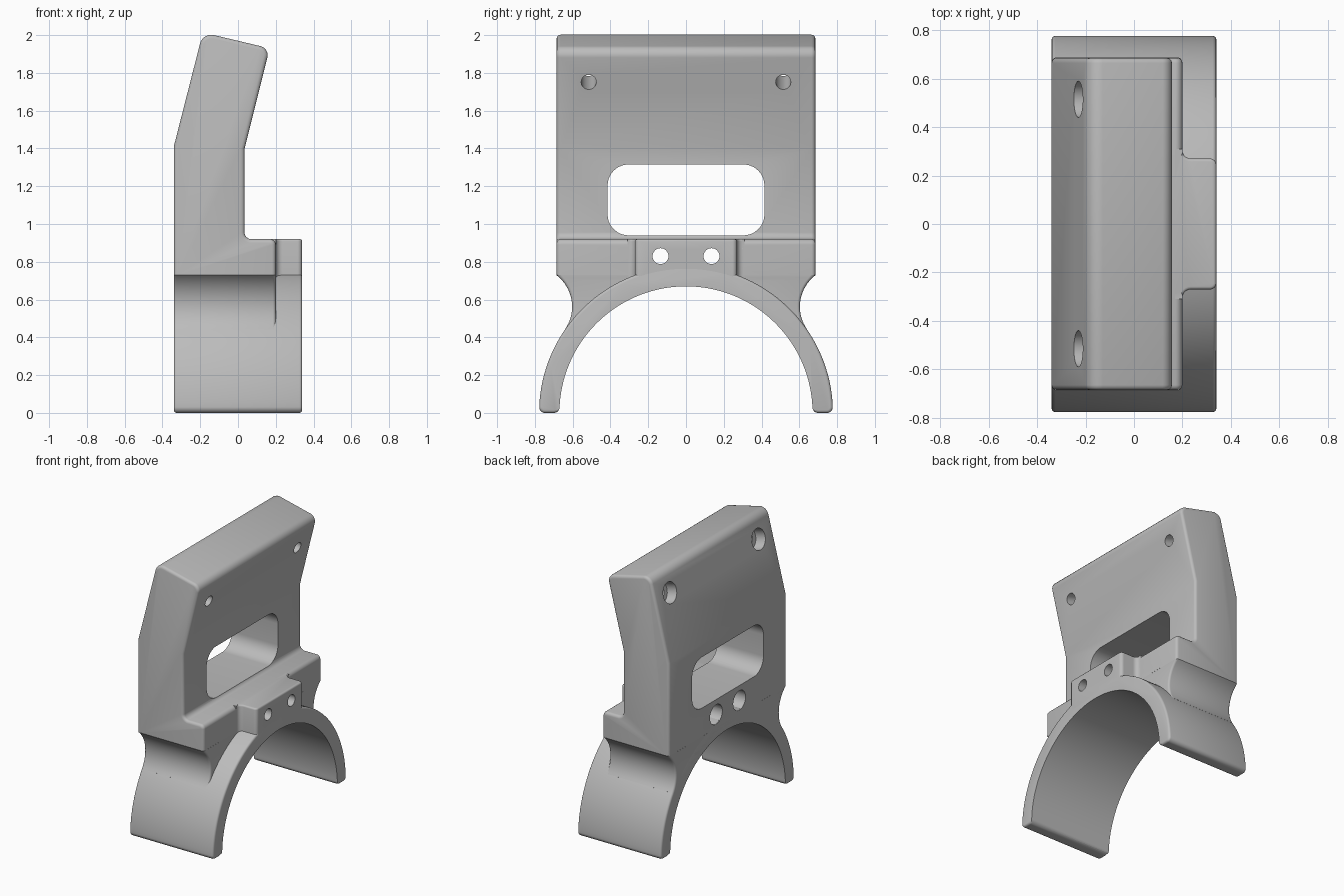
import bpy, bmesh, math
from mathutils import Vector

cube = bpy.data.objects.get("Cube")
if cube:
    bpy.data.objects.remove(cube, do_unlink=True)

grey = bpy.data.materials.new("plain_grey")
grey.use_nodes = True
colour = (0.5, 0.5, 0.5, 1)
grey.diffuse_color = colour
grey.node_tree.nodes["Principled BSDF"].inputs["Base Color"].default_value = colour

HALF_X, SHELF_X, SHELF_Z, JOINT_Z = 0.34, 0.2, 0.92, 0.73
INNER, OUTER, EDGE = 0.67, 0.778, 0.02


def arc(cx, cy, r, start, end, n):
    """Points on a circular arc, angles in degrees."""
    angles = [math.radians(start + (end - start) * i / n) for i in range(n + 1)]
    return [(cx + r * math.cos(a), cy + r * math.sin(a)) for a in angles]


def rounded(points, n=6):
    """Outline whose corners (u, v, radius) are replaced by arcs."""
    out = []
    for i, (u, v, r) in enumerate(points):
        p = Vector((u, v))
        if r == 0:
            out.append((u, v))
            continue
        a = (Vector(points[i - 1][:2]) - p).normalized()
        b = (Vector(points[(i + 1) % len(points)][:2]) - p).normalized()
        half = a.angle(b) / 2
        centre = p + (a + b).normalized() * r / math.sin(half)
        start = p + a * r / math.tan(half) - centre
        end = p + b * r / math.tan(half) - centre
        for k in range(n + 1):
            d = start.lerp(end, k / n).normalized() * r
            out.append(tuple(centre + d))
    return out


def prism(name, outline, axis, lo, hi, rule=None, bevel=EDGE):
    """Extrude an outline along an axis; round the rim edges that match rule."""
    place = {"x": lambda u, v, t: (t, u, v),
             "y": lambda u, v, t: (u, t, v),
             "z": lambda u, v, t: (u, v, t)}[axis]
    bm = bmesh.new()
    rings = [[bm.verts.new(place(u, v, t)) for u, v in outline] for t in (lo, hi)]
    bottom, top = [bm.faces.new(r) for r in rings]
    n = len(outline)
    for i in range(n):
        j = (i + 1) % n
        bm.faces.new((rings[0][i], rings[0][j], rings[1][j], rings[1][i]))
    bmesh.ops.recalc_face_normals(bm, faces=bm.faces)
    if rule:
        rim = [e for f in (bottom, top) for e in f.edges
               if rule((e.verts[0].co + e.verts[1].co) / 2)]
        bmesh.ops.bevel(bm, geom=rim, offset=bevel, offset_type="OFFSET", segments=3,
                        profile=0.5, affect="EDGES", clamp_overlap=False)
        bmesh.ops.recalc_face_normals(bm, faces=bm.faces)
    mesh = bpy.data.meshes.new(name)
    bm.to_mesh(mesh)
    bm.free()
    mesh.materials.append(grey)
    ob = bpy.data.objects.new(name, mesh)
    bpy.context.collection.objects.link(ob)
    return ob


def drill(name, centre, radius, length, tilt=0):
    """Cylinder cutter along x, tilted down by some degrees."""
    bpy.ops.mesh.primitive_cylinder_add(vertices=32, radius=radius, depth=length,
                                        location=centre,
                                        rotation=(0, math.radians(90 + tilt), 0))
    ob = bpy.context.object
    ob.name = name
    ob.data.materials.append(grey)
    return ob


def cut(targets, cutter):
    cutter.hide_render = True
    for ob in targets:
        mod = ob.modifiers.new("cut", "BOOLEAN")
        mod.operation, mod.solver, mod.object = "DIFFERENCE", "EXACT", cutter
        bpy.context.view_layer.objects.active = ob
        bpy.ops.object.modifier_apply(modifier=mod.name)
    bpy.data.objects.remove(cutter, do_unlink=True)


# Upright plate with leaning top and front shelf
side = rounded([(-HALF_X, JOINT_Z, 0), (SHELF_X, JOINT_Z, 0), (SHELF_X, SHELF_Z, 0.03),
                (0.035, SHELF_Z, 0.035), (0.035, 1.4, 0), (0.168, 1.93, 0.05),
                (-0.186, 2.014, 0.06), (-HALF_X, 1.41, 0)])
plate = prism("upright_plate", side, "y", -0.685, 0.685, lambda c: c.z > JOINT_Z + 0.001)

# Saddle arch
arch_outline = rounded(
    [(OUTER, 0, 0.03)] + [(u, v, 0) for u, v in arc(0, 0, OUTER, 4, 176, 64)]
    + [(-OUTER, 0, 0.03), (-INNER, 0, 0.03)]
    + [(u, v, 0) for u, v in arc(0, 0, INNER, 176, 4, 64)] + [(INNER, 0, 0.03)])
arch = prism("saddle_arch", arch_outline, "x", -HALF_X, HALF_X,
             lambda c: math.hypot(c.y, c.z) > INNER + 0.01, 0.015)

# Neck with concave flanks, tangent to the arch
cy, cz, r = 0.813, 0.562, 0.21
touch = math.degrees(math.atan2(cz, cy))
flank = arc(cy, cz, r, 127, 180 + touch, 20)
neck_outline = (flank + arc(0, 0, 0.7, touch, 180 - touch, 48)
                + [(-u, v) for u, v in reversed(flank)])
neck = prism("neck", neck_outline, "x", -HALF_X, SHELF_X,
             lambda c: abs(c.y) > 0.6 and math.hypot(c.y, c.z) > OUTER - 0.01
             and c.z < JOINT_Z - 0.003, 0.015)

# Front boss, blended into the shelf
half = ([(0.05, 0.31), (SHELF_X, 0.31)] + arc(0.235, 0.305, 0.035, 180, 270, 6)
        + arc(HALF_X - 0.025, 0.245, 0.025, 90, 0, 6))
boss_outline = half + [(u, -v) for u, v in reversed(half)]
boss = prism("front_boss", boss_outline, "z", 0.69, SHELF_Z,
             lambda c: c.z > 0.9 and c.x > SHELF_X + 0.001, 0.012)

# Grip window
window = rounded([(-0.415, 0.94, 0.11), (0.415, 0.94, 0.11),
                  (0.415, 1.315, 0.11), (-0.415, 1.315, 0.11)], 8)
cut([plate], prism("window_cutter", window, "x", -0.6, 0.6))

# Counterbored bolt holes
for s in (-1, 1):
    cut([plate], drill("upper_bore", (-0.055, s * 0.515, 1.797), 0.04, 0.8, 14.4))
    cut([plate], drill("upper_counterbore", (-0.23, s * 0.515, 1.842), 0.075, 0.16, 14.4))
    cut([plate, boss], drill("lower_bore", (0, s * 0.135, 0.83), 0.042, 1.2))
    cut([plate], drill("lower_counterbore", (-HALF_X, s * 0.135, 0.83), 0.072, 0.4))

# Smooth shading with crisp edges
bpy.ops.object.select_all(action="DESELECT")
for ob in (plate, arch, neck, boss):
    ob.select_set(True)
bpy.context.view_layer.objects.active = plate
bpy.ops.object.shade_smooth_by_angle(angle=math.radians(35))
